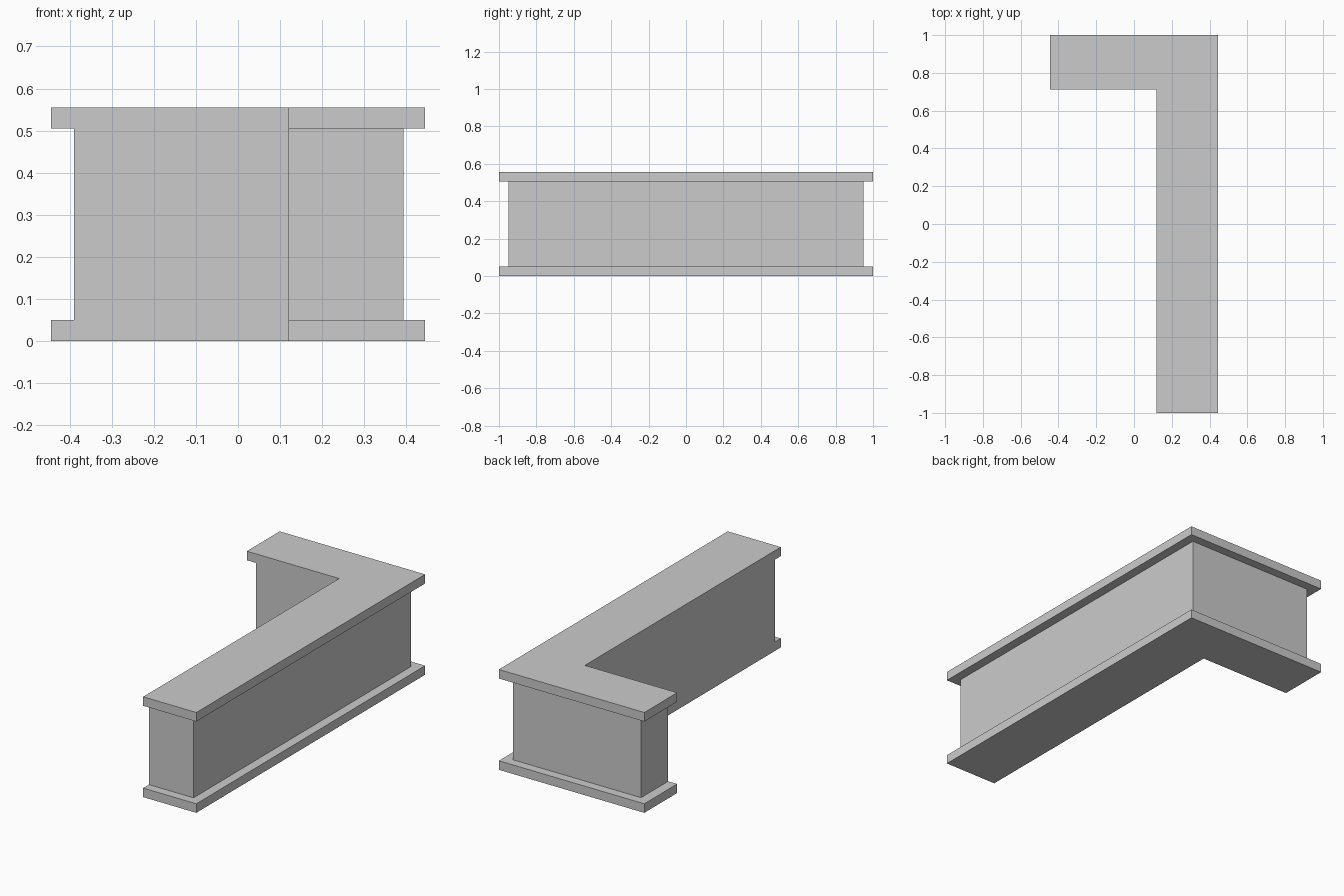
import bpy, bmesh, math

if "Cube" in bpy.data.objects:
    bpy.data.objects.remove(bpy.data.objects["Cube"])

# Plan outlines; the inside of the L is flush, the outside is recessed
outer = [(0.12, -0.95), (0.12, -1), (0.445, -1), (0.445, 1),
         (-0.445, 1), (-0.445, 0.713), (-0.39, 0.713)]
recess = [(0.12, -0.95), (0.393, -0.95), (0.393, 0.95), (-0.39, 0.95), (-0.39, 0.713)]
corner = [(0.12, 0.713)]
Z0, Z1, Z2, Z3 = 0, 0.05, 0.505, 0.555

bm = bmesh.new()


def face(points):
    bm.faces.new([bm.verts.new(p) for p in points])


def flat(outline, z):
    face([(x, y, z) for x, y in outline])


def walls(outline, low, high):
    for a, b in zip(outline, outline[1:] + outline[:1]):
        face([(*a, low), (*b, low), (*b, high), (*a, high)])


# Base slab, recessed wall and coping slab
walls(outer + corner, Z0, Z1)
walls(recess + corner, Z1, Z2)
walls(outer + corner, Z2, Z3)
flat(outer + corner, Z0)
flat(outer + corner, Z3)

# Ledges between slabs and wall
for z in (Z1, Z2):
    flat(outer + recess[-2:0:-1], z)

# Weld into one solid and merge flush faces
bmesh.ops.remove_doubles(bm, verts=bm.verts, dist=1e-5)
bmesh.ops.recalc_face_normals(bm, faces=bm.faces)
bmesh.ops.dissolve_limit(bm, angle_limit=math.radians(1), verts=bm.verts, edges=bm.edges)

mesh = bpy.data.meshes.new("corner_counter")
bm.to_mesh(mesh)
bm.free()
bpy.context.collection.objects.link(bpy.data.objects.new("corner_counter", mesh))
